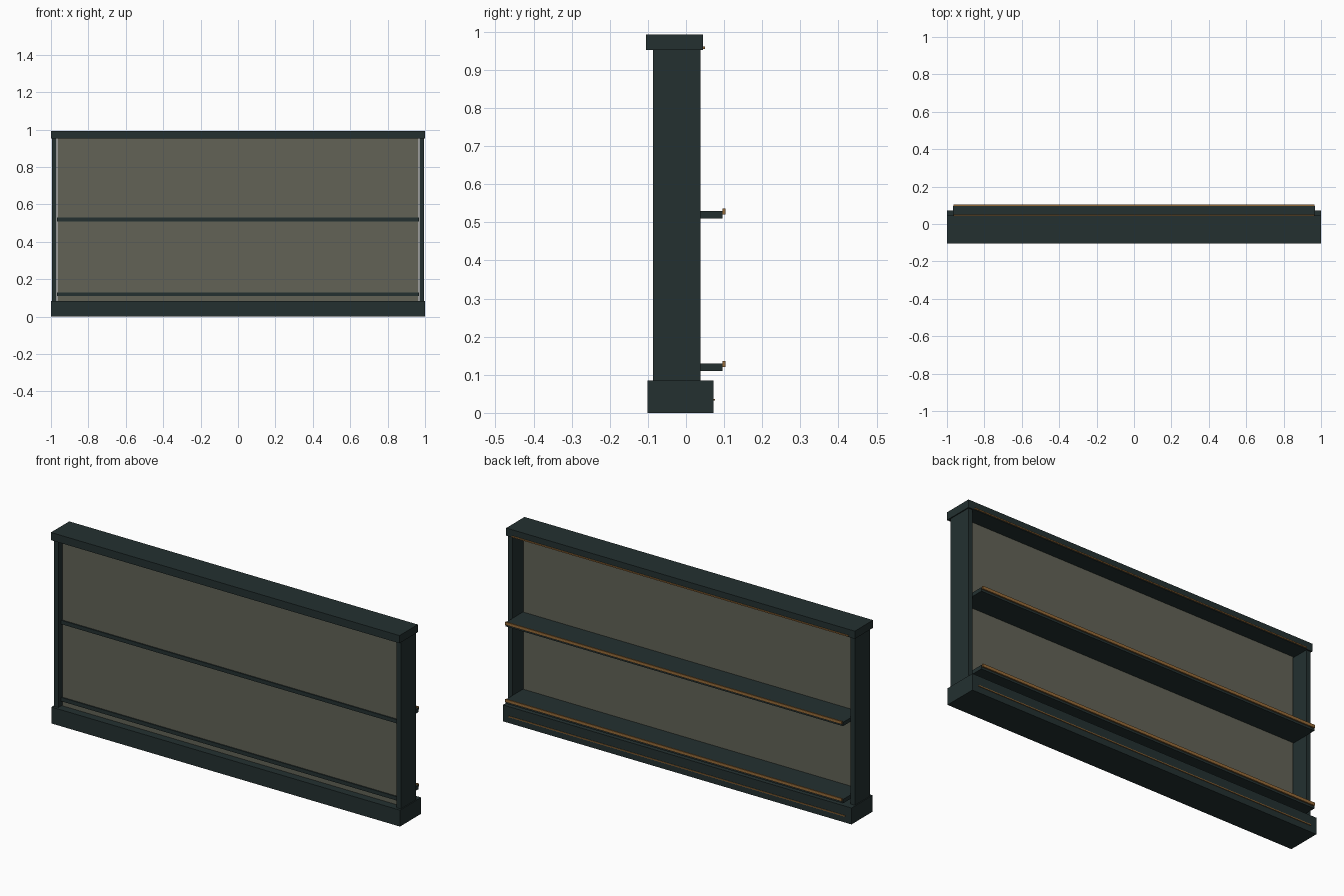
import bpy

if "Cube" in bpy.data.objects:
    bpy.data.objects.remove(bpy.data.objects["Cube"])


def material(name, rgb):
    m = bpy.data.materials.new(name)
    m.diffuse_color = (*rgb, 1)
    m.use_nodes = True
    m.node_tree.nodes["Principled BSDF"].inputs["Base Color"].default_value = m.diffuse_color
    return m


FRAME = material("dark green frame", (0.017, 0.030, 0.030))
PANEL = material("grey olive panel", (0.122, 0.124, 0.094))
BRASS = material("brass trim", (0.305, 0.145, 0.040))


def box(name, x, y, z, mat):
    """Box from (min, max) ranges on each axis."""
    bpy.ops.mesh.primitive_cube_add(size=1)
    ob = bpy.context.object
    ob.name = name
    ob.location = [(a + b) / 2 for a, b in (x, y, z)]
    ob.scale = [b - a for a, b in (x, y, z)]
    bpy.ops.object.transform_apply(location=True, rotation=False, scale=True)
    ob.data.materials.append(mat)
    return ob


# Plinth and top cap
box("plinth", (-1, 1), (-0.101, 0.072), (0, 0.085), FRAME)
box("top_cap", (-1, 1), (-0.105, 0.045), (0.952, 0.992), FRAME)

# Side posts
for side, x in (("left", (-0.995, -0.97)), ("right", (0.97, 0.995))):
    box(side + "_post", x, (-0.087, 0.038), (0.085, 0.952), FRAME)

# Recessed panel, with a narrow gap at each post
box("display_panel", (-0.964, 0.964), (-0.060, -0.047), (0.085, 0.952), PANEL)

# Shelves passing through the panel, each with a raised brass lip
for name, z in (("lower", 0.11), ("upper", 0.51)):
    box(name + "_shelf", (-0.968, 0.968), (-0.066, 0.096), (z, z + 0.02), FRAME)
    box(name + "_shelf_lip", (-0.965, 0.965), (0.096, 0.103), (z + 0.011, z + 0.026), BRASS)

# Thin brass lines on the cap and plinth
box("cap_trim", (-0.965, 0.965), (0.045, 0.050), (0.955, 0.961), BRASS)
box("plinth_trim", (-0.965, 0.965), (0.072, 0.076), (0.032, 0.037), BRASS)
